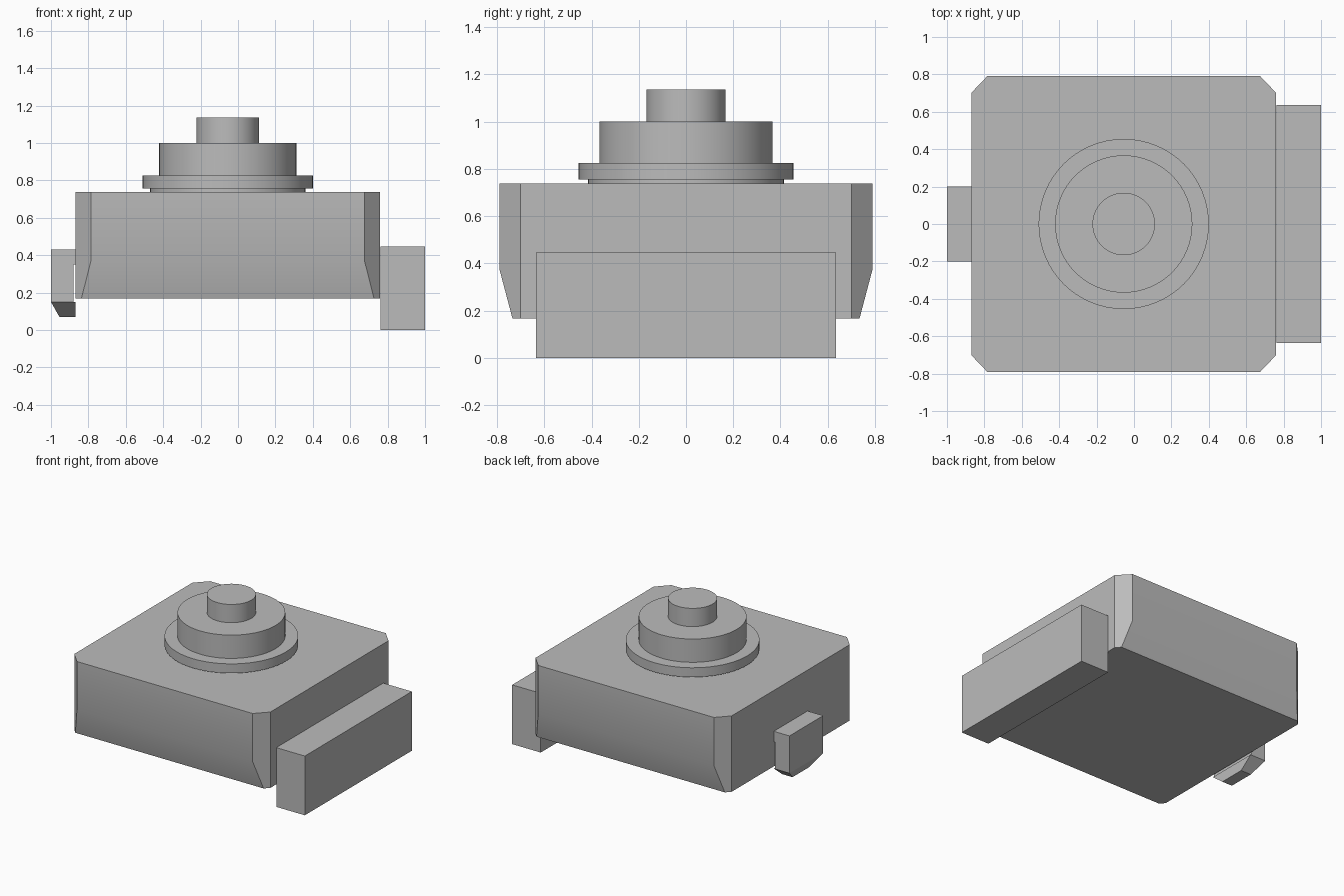
import bpy
import bmesh
from math import cos, sin, pi, radians

cube = bpy.data.objects.get("Cube")
if cube:
    bpy.data.objects.remove(cube, do_unlink=True)

grey = bpy.data.materials.new("grey plastic")
grey.use_nodes = True
COLOUR = (0.5, 0.5, 0.5, 1)
grey.diffuse_color = COLOUR
grey.node_tree.nodes["Principled BSDF"].inputs["Base Color"].default_value = COLOUR


def finish(name, bm, smooth=False):
    """Turn a bmesh into a named, coloured object."""
    bmesh.ops.recalc_face_normals(bm, faces=bm.faces)
    mesh = bpy.data.meshes.new(name)
    bm.to_mesh(mesh)
    bm.free()
    mesh.materials.append(grey)
    obj = bpy.data.objects.new(name, mesh)
    bpy.context.collection.objects.link(obj)
    if smooth:
        bpy.ops.object.select_all(action="DESELECT")
        obj.select_set(True)
        bpy.context.view_layer.objects.active = obj
        bpy.ops.object.shade_smooth_by_angle(angle=radians(30))
    return obj


def extrude(points, offset):
    """Prism from a closed outline moved along offset."""
    bm = bmesh.new()
    face = bm.faces.new([bm.verts.new(p) for p in points])
    result = bmesh.ops.extrude_face_region(bm, geom=[face], use_keep_orig=True)
    verts = [g for g in result["geom"] if isinstance(g, bmesh.types.BMVert)]
    bmesh.ops.translate(bm, verts=verts, vec=offset)
    return bm


def cut(bm, point, normal):
    """Slice off everything on the normal side and cap the hole."""
    geom = bm.verts[:] + bm.edges[:] + bm.faces[:]
    bmesh.ops.bisect_plane(bm, geom=geom, plane_co=point, plane_no=normal,
                           clear_outer=True)
    rim = [e for e in bm.edges if e.is_boundary]
    bmesh.ops.holes_fill(bm, edges=rim, sides=0)


def box(name, x0, x1, y, z0, z1):
    outline = [(x0, -y, z0), (x1, -y, z0), (x1, y, z0), (x0, y, z0)]
    return finish(name, extrude(outline, (0, 0, z1 - z0)))


# Housing: flared end profile, with the four upright corners cut off
X0, X1, Y, TOP, BOTTOM = -0.87, 0.76, 0.79, 0.737, 0.167
half = [(0.735, BOTTOM), (Y, 0.375), (Y, TOP)]
profile = half + [(-y, z) for y, z in reversed(half)]
body = extrude([(X0, y, z) for y, z in profile], (X1 - X0, 0, 0))
for x, sx in ((X0, -1), (X1, 1)):
    for sy in (-1, 1):
        cut(body, (x - sx * 0.085, sy * Y, 0), (sx, sy * 0.955, 0))
finish("housing", body, smooth=True)

# Side block on the left
box("side_block", 0.763, 1.0, 0.635, 0.0, 0.445)

# Latch on the right, with a thin slot behind it and a tapered foot
hook = [(-1, 0.43), (X0, 0.43), (X0, 0.35), (-0.88, 0.35), (-0.88, 0.15),
        (X0, 0.15), (X0, 0.07), (-0.955, 0.07), (-1, 0.15)]
latch = extrude([(x, -0.2, z) for x, z in hook], (0, 0.4, 0))
for side in (-1, 1):
    cut(latch, (-0.95, side * 0.2, 0.15), (0, side * 0.08, -0.1))
finish("latch", latch)


# Stepped round button, turned about its own axis
def disc(name, radius, z0, z1, steps=64):
    ring = [(-0.055 + radius * cos(2 * pi * i / steps),
             radius * sin(2 * pi * i / steps), z0) for i in range(steps)]
    finish(name, extrude(ring, (0, 0, z1 - z0)), smooth=True)


disc("collar", 0.415, TOP, 0.755)
disc("flange", 0.455, 0.755, 0.825)
disc("button_base", 0.367, 0.825, 1.0)
disc("plunger", 0.167, 1.0, 1.137)
